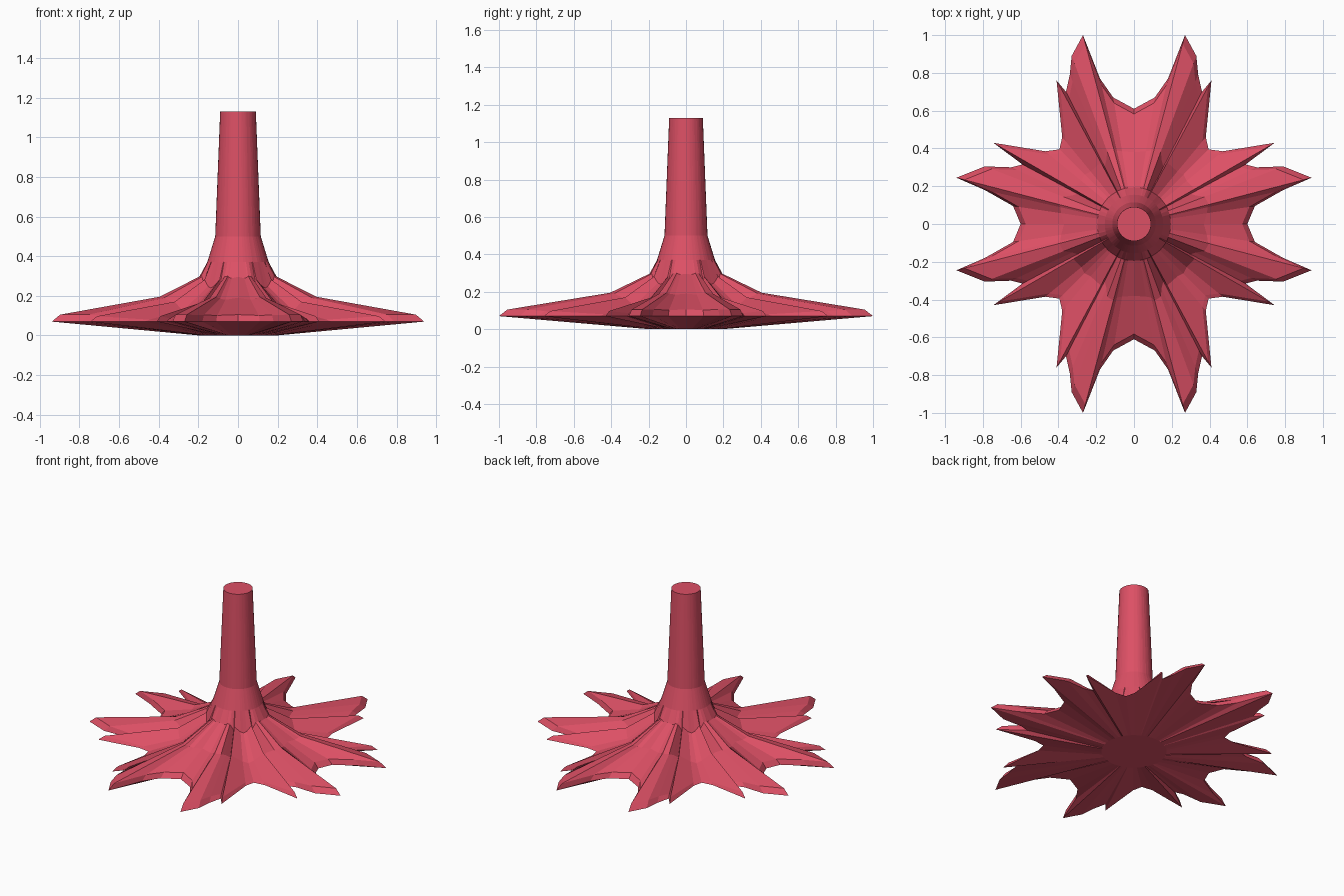
import bpy, bmesh, math

if "Cube" in bpy.data.objects:
    bpy.data.objects.remove(bpy.data.objects["Cube"])

# One quarter of the root outline, +y axis round to +x axis:
# rim x, rim y, then radius and height of the shoulder ring above it
QUARTER = [
    (0.00, 0.61, 0.38, 0.19), (0.11, 0.67, 0.39, 0.18), (0.18, 0.77, 0.40, 0.185),
    (0.27, 1.00, 0.42, 0.195), (0.33, 0.89, 0.41, 0.19), (0.34, 0.79, 0.37, 0.17),
    (0.36, 0.70, 0.34, 0.14), (0.41, 0.76, 0.37, 0.17), (0.38, 0.46, 0.36, 0.125),
    (0.395, 0.395, 0.37, 0.115), (0.47, 0.385, 0.36, 0.125), (0.745, 0.43, 0.37, 0.17),
    (0.59, 0.315, 0.34, 0.14), (0.65, 0.30, 0.36, 0.165), (0.79, 0.305, 0.40, 0.19),
    (0.94, 0.245, 0.41, 0.195), (0.79, 0.18, 0.40, 0.19), (0.64, 0.095, 0.39, 0.185),
    (0.60, 0.00, 0.37, 0.19),
]


def mirrored(points):
    """Mirror the quarter outline into a full clockwise loop."""
    right = points + [(x, -y, r, z) for x, y, r, z in points[-2::-1]]
    return right + [(-x, y, r, z) for x, y, r, z in right[-2:0:-1]]


def loft(bm, rings):
    """Skin consecutive rings and cap both ends."""
    loops = [[bm.verts.new(p) for p in ring] for ring in rings]
    n = len(loops[0])
    for a, b in zip(loops, loops[1:]):
        for i in range(n):
            j = (i + 1) % n
            bm.faces.new((a[i], a[j], b[j], b[i]))
    bm.faces.new(loops[0])
    bm.faces.new(loops[-1][::-1])


outline = mirrored(QUARTER)
dirs = [(x / math.hypot(x, y), y / math.hypot(x, y)) for x, y, r, z in outline]


def circle(radius, z):
    return [(dx * radius, dy * radius, z) for dx, dy in dirs]


# Roots: sole, rim, raised edge, shoulder, collar; then the tapering trunk
sole = circle(0.20, 0.0)
rim = [(x, y, 0.07) for x, y, r, z in outline]
edge = [(x * 0.955, y * 0.955, 0.07 + 0.035 * min(1, max(0.2, (z - 0.1) / 0.09)))
        for x, y, r, z in outline]
shoulder = [(dx * o[2], dy * o[2], o[3]) for (dx, dy), o in zip(dirs, outline)]
collar = []
for (dx, dy), o in zip(dirs, outline):
    low = (0.195 - o[3]) / 0.08
    collar.append((dx * 0.195, dy * 0.195, 0.30 - 0.06 * low))
rings = [sole, rim, edge, shoulder, collar,
         circle(0.155, 0.37), circle(0.115, 0.50), circle(0.09, 1.13)]

bm = bmesh.new()
loft(bm, rings)
bmesh.ops.recalc_face_normals(bm, faces=bm.faces)
mesh = bpy.data.meshes.new("stump_with_roots")
bm.to_mesh(mesh)
bm.free()
stump = bpy.data.objects.new("stump_with_roots", mesh)
bpy.context.collection.objects.link(stump)

# Red finish
red = bpy.data.materials.new("red")
red.diffuse_color = (0.72, 0.08, 0.13, 1)
red.use_nodes = True
red.node_tree.nodes["Principled BSDF"].inputs["Base Color"].default_value = red.diffuse_color
mesh.materials.append(red)
